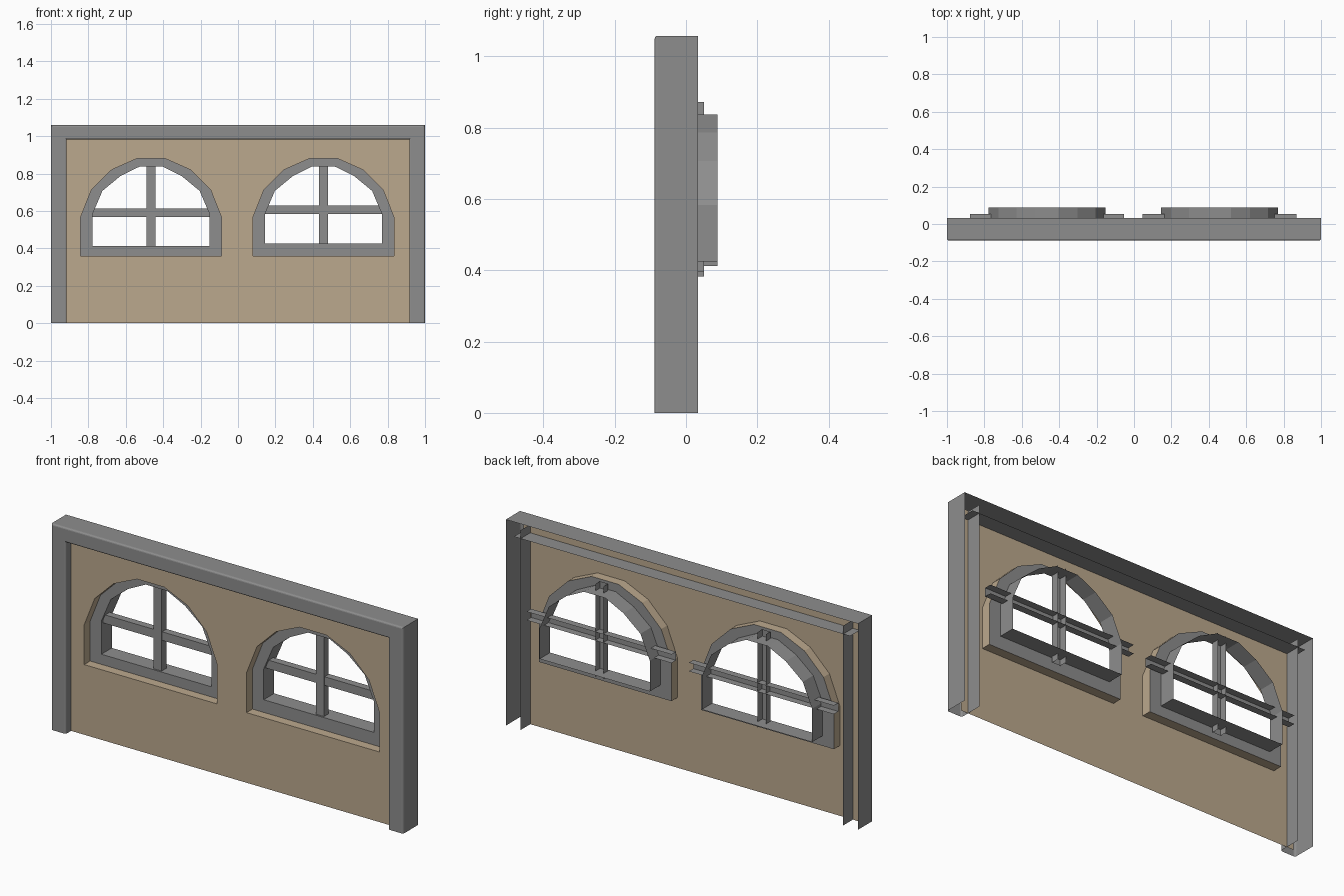
import bpy, bmesh, math

if "Cube" in bpy.data.objects:
    bpy.data.objects.remove(bpy.data.objects["Cube"])


def material(name, rgb):
    m = bpy.data.materials.new(name)
    m.diffuse_color = (*rgb, 1)
    m.use_nodes = True
    m.node_tree.nodes["Principled BSDF"].inputs["Base Color"].default_value = m.diffuse_color
    return m


GREY = material("grey_trim", (0.27, 0.27, 0.27))
TAN = material("tan_panel", (0.50, 0.395, 0.27))

BACK, FRONT = 0.033, -0.088      # frame depth
WALL_Y, RING_Y, REVEAL_Y = -0.045, 0.003, 0.088
TOP = 1.058


def finish(bm, name, mat, normals=True):
    bmesh.ops.remove_doubles(bm, verts=bm.verts, dist=1e-5)
    if normals:
        bmesh.ops.recalc_face_normals(bm, faces=bm.faces)
    me = bpy.data.meshes.new(name)
    bm.to_mesh(me)
    bm.free()
    me.materials.append(mat)
    ob = bpy.data.objects.new(name, me)
    bpy.context.collection.objects.link(ob)
    return ob


def loft(name, rows, mat, closed=False):
    """Skin a list of equally long point rows."""
    bm = bmesh.new()
    vs = [[bm.verts.new(p) for p in row] for row in rows]
    n = len(rows[0])
    for a, b in zip(vs, vs[1:]):
        for i in range(n if closed else n - 1):
            j = (i + 1) % n
            bm.faces.new((a[i], a[j], b[j], b[i]))
    return finish(bm, name, mat)


# Outer frame: rounded hollow channel swept round three sides
def arc(cx, cy, start):
    return [(cx + 0.009 * math.cos(math.radians(start - 30 * k)),
             cy + 0.009 * math.sin(math.radians(start - 30 * k))) for k in range(4)]


W = 0.084
corner_out = [(0.009 - 0.009 * math.sin(math.radians(90 - 30 * k)),
               FRONT + 0.009 - 0.009 * math.cos(math.radians(90 - 30 * k))) for k in range(4)]
corner_in = [(W - o, y) for o, y in reversed(corner_out)]
profile = [(0, BACK)] + corner_out + corner_in
rows = []
for o, y in profile:
    t = TOP - o * 0.9
    rows.append([(-1 + o, y, 0), (-1 + o, y, t), (1 - o, y, t), (1 - o, y, 0)])
loft("outer_frame", rows, GREY)

# Inner flanges run past each other behind the frame face
inner_y = FRONT + 0.009
for side, s in (("left", -1), ("right", 1)):
    x = s * (1 - W)
    loft(side + "_post_flange", [[(x, inner_y, 0), (x, BACK, 0)],
                                 [(x, inner_y, 1.025), (x, BACK, 1.025)]], GREY)
zf = TOP - W * 0.9
loft("beam_flange", [[(-0.955, inner_y, zf), (-0.955, BACK, zf)],
                     [(0.955, inner_y, zf), (0.955, BACK, zf)]], GREY)


# Arched window outlines
def outline(cx, half, bottom):
    right = [(half[0][0], bottom)] + half
    pts = right + [(-x, z) for x, z in reversed(right)]
    return [(cx + x, z) for x, z in pts]


def at(pts, y):
    return [(x, y, z) for x, z in pts]


OUTER = [(0.377, 0.565), (0.318, 0.714), (0.21, 0.82), (0.077, 0.879)]
INNER = [(0.313, 0.583), (0.26, 0.707), (0.163, 0.787), (0.061, 0.837)]
windows = [("left", -0.465, 0.412, 0.59), ("right", 0.457, 0.425, 0.606)]


def channel(name, a0, a1, c, w, y0, y1, vertical):
    """Open-backed U bar from a0 to a1, centred on c across."""
    rows = []
    for o, y in ((-w, y1), (-w, y0), (w, y0), (w, y1)):
        rows.append([(c + o, y, a) if vertical else (a, y, c + o) for a in (a0, a1)])
    loft(name, rows, GREY)


holes = []
for side, cx, sill, bar_z in windows:
    outer = outline(cx, OUTER, 0.36)
    inner = outline(cx, INNER, sill)
    holes.append(outer)
    # Tan recess, grey ring and grey inner lining
    loft(side + "_window_recess", [at(outer, WALL_Y), at(outer, RING_Y)], TAN, True)
    loft(side + "_window_frame", [at(outer, RING_Y), at(inner, RING_Y),
                                  at(inner, REVEAL_Y)], GREY, True)
    # Glazing bars
    channel(side + "_upright_bar", sill - 0.03, 0.872, cx, 0.023, 0.012, 0.05, True)
    channel(side + "_cross_bar", cx - 0.412, cx + 0.412, bar_z, 0.022, 0.016, 0.053, False)

# Wall panel with the window openings
bm = bmesh.new()
edges = []
for loop in [[(-0.955, 0), (0.955, 0), (0.955, 1.03), (-0.955, 1.03)]] + holes:
    vs = [bm.verts.new(p) for p in at(loop, WALL_Y)]
    edges += [bm.edges.new((vs[i - 1], vs[i])) for i in range(len(vs))]
bmesh.ops.triangle_fill(bm, use_beauty=True, use_dissolve=False, edges=edges, normal=(0, -1, 0))
bmesh.ops.dissolve_limit(bm, angle_limit=0.01, verts=bm.verts, edges=bm.edges)
for f in bm.faces:
    f.normal_update()
    if f.normal.y > 0:
        f.normal_flip()
finish(bm, "wall_panel", TAN, normals=False)
